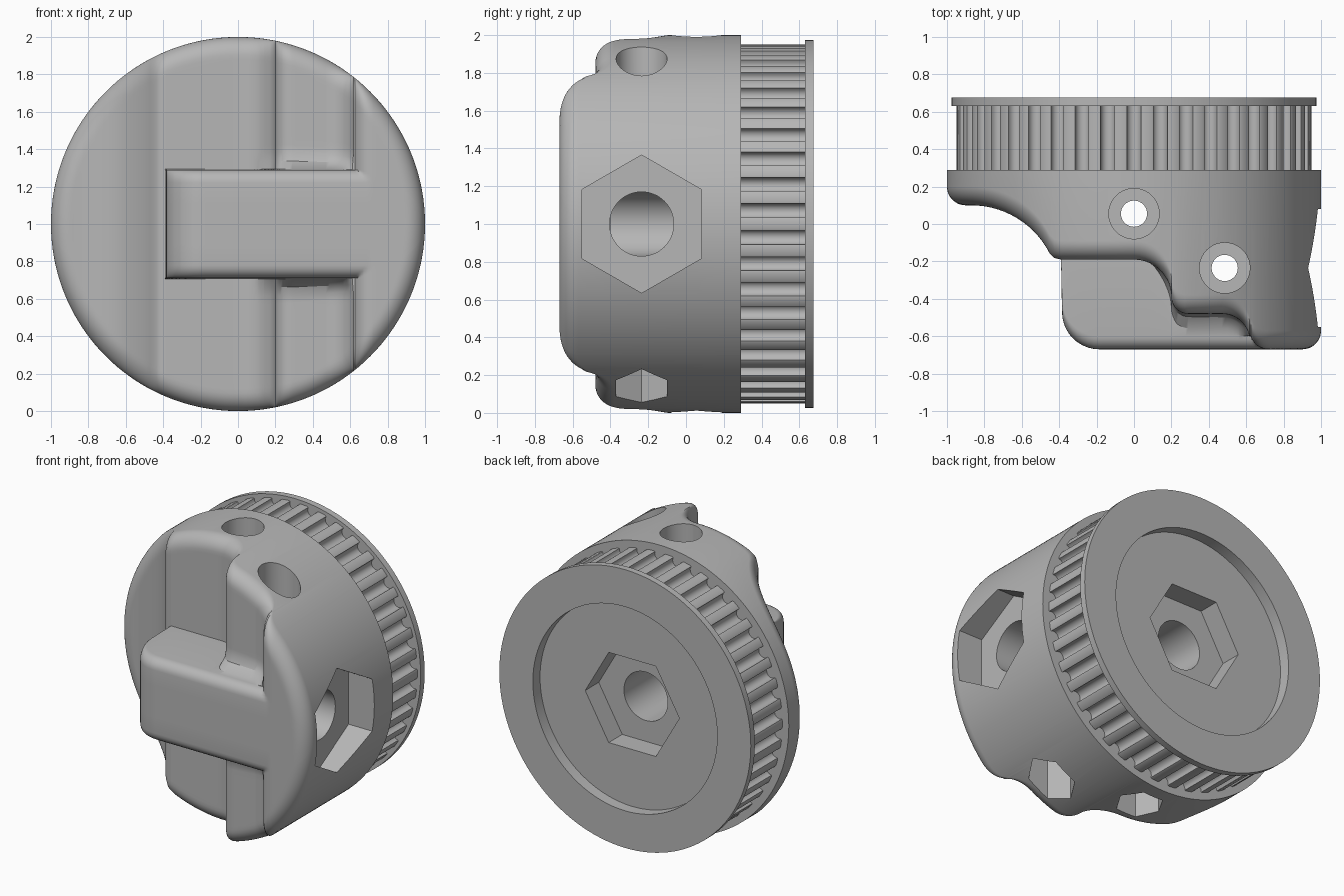
import bpy, bmesh
from math import pi, sin, cos, sqrt, radians
from mathutils import Matrix, Vector

if "Cube" in bpy.data.objects:
    bpy.data.objects.remove(bpy.data.objects["Cube"])

grey = bpy.data.materials.new("plain grey")
grey.use_nodes = True
grey.diffuse_color = (0.47, 0.47, 0.47, 1)
grey.node_tree.nodes["Principled BSDF"].inputs["Base Color"].default_value = (0.47, 0.47, 0.47, 1)

BACK = 0.29      # rear plane of the body
RIM = 0.1        # rounding of the front rim
BAR = 0.29       # half height of the centre bar
BAR_LEFT = -0.385
FRONT = -0.67


def make_object(name, bm):
    bmesh.ops.recalc_face_normals(bm, faces=bm.faces)
    mesh = bpy.data.meshes.new(name)
    bm.to_mesh(mesh)
    bm.free()
    mesh.materials.append(grey)
    ob = bpy.data.objects.new(name, mesh)
    bpy.context.collection.objects.link(ob)
    return ob


def prism(name, outline, start, end, axis="Y", centre=(0, 0, 0)):
    """Extrude a 2D outline from start to end along an axis."""
    place = {"X": lambda u, v, d: (d, u, v), "Y": lambda u, v, d: (u, d, v),
             "Z": lambda u, v, d: (u, v, d)}[axis]
    bm = bmesh.new()
    base = bm.faces.new([bm.verts.new(Vector(centre) + Vector(place(u, v, start))) for u, v in outline])
    ext = bmesh.ops.extrude_face_region(bm, geom=[base])
    moved = [g for g in ext["geom"] if isinstance(g, bmesh.types.BMVert)]
    bmesh.ops.translate(bm, verts=moved, vec=place(0, 0, end - start))
    return make_object(name, bm)


def ring(radius, sides, turn=0):
    return [(radius * cos(turn + 2 * pi * i / sides), radius * sin(turn + 2 * pi * i / sides))
            for i in range(sides)]


def arc(cx, cy, r, a, b, n=10):
    return [(cx + r * cos(radians(a + (b - a) * i / n)), cy + r * sin(radians(a + (b - a) * i / n)))
            for i in range(n + 1)]


# Stepped front profile, from the low side to the high side
profile = ([(-1.01, 0.1)] + arc(-0.87, -0.37, 0.47, 90, 27, 14) + [(-0.425, -0.182), (-0.39, -0.19)]
           + arc(0, -0.39, 0.2, 90, 3) + arc(0.29, -0.39, 0.09, 182, 270)
           + arc(0.47, -0.63, 0.15, 90, 12) + arc(0.72, -0.57, 0.1, 198, 270) + [(1.01, FRONT)])


def step_height(x):
    for (x0, y0), (x1, y1) in zip(profile, profile[1:]):
        if x0 <= x <= x1:
            return y0 + (y1 - y0) * (x - x0) / max(x1 - x0, 1e-6)
    return FRONT


def quarter(d, r):
    """Drop of a rounded edge at distance d inside it."""
    return r - sqrt(max(r * r - max(r - d, 0) ** 2, 0))


def front_height(x, z):
    y = step_height(x)
    inside = BAR - abs(z)
    if x >= BAR_LEFT:
        top = FRONT + quarter(x - BAR_LEFT, 0.2)
        if inside >= 0:
            y = min(y, top + quarter(inside, 0.07))
        elif x > 0.1:
            y = min(y, max(y - quarter(-inside, 0.1) * min((x - 0.1) * 8, 1), top + 0.07))
    return y + quarter(1 - sqrt(x * x + z * z), RIM)


# Body: rounded stepped front face carried back to a flat rear
columns = [-cos(pi * i / 90) for i in range(91)] + [p[0] for p in profile[1:-1]]
columns += [BAR_LEFT + 0.2 * (1 - cos(pi * i / 20)) for i in range(11)]
columns = sorted(columns)
columns = [x for i, x in enumerate(columns) if i == 0 or x - columns[i - 1] > 0.0005]
bm = bmesh.new()
grid = []
for x in columns:
    w = sqrt(max(1 - x * x, 0))
    b = min(BAR, w * 0.5)
    soft = 0.07 * b / BAR
    half = [0, (b - soft) * 0.5]
    half += [b - soft + soft * sin(pi * k / 12) for k in range(7)]
    start = b + 0.003 * w
    half += [start + (w - start) * sin(pi * k / 48) for k in range(25)]
    rows = [-z for z in reversed(half[1:])] + half
    grid.append([bm.verts.new((x, front_height(x, z), z + 1)) for z in rows])
for left, right in zip(grid, grid[1:]):
    for i in range(len(left) - 1):
        bm.faces.new((left[i], right[i], right[i + 1], left[i + 1]))
bmesh.ops.remove_doubles(bm, verts=bm.verts, dist=0.00005)
rim = [e for e in bm.edges if e.is_boundary]
ext = bmesh.ops.extrude_edge_only(bm, edges=rim)
for g in ext["geom"]:
    if isinstance(g, bmesh.types.BMVert):
        g.co.y = BACK
bmesh.ops.holes_fill(bm, edges=[e for e in bm.edges if e.is_boundary])
body = make_object("clutch_body", bm)

# Toothed belt wheel and its flange
TEETH = 42
outline = []
for t in range(TEETH):
    mid = 2 * pi * (t + 0.5) / TEETH
    spin = Matrix.Rotation(mid, 2)
    outline += [tuple(spin @ Vector(p)) for p in
                [(0.949, -0.048)] + arc(0.932, 0, 0.04, 290, 70, 8) + [(0.949, 0.048)]]
wheel = prism("belt_wheel", outline, BACK, 0.632, centre=(0, 0, 1))
flange = prism("rear_flange", ring(0.975, 128), 0.63, 0.675, centre=(0, 0, 1))

# Cutters: rear recess, hexagonal seat, bores, side nut seat, vertical screw holes
recess = prism("recess_cutter", ring(0.715, 96), 0.595, 0.8, centre=(0, 0, 1))
seat = prism("seat_cutter", ring(0.365, 6), 0.445, 0.8, centre=(0, 0, 1))
bore = prism("bore_cutter", ring(0.17, 48), -0.4, 0.8, centre=(0, 0, 1))
side_seat = prism("side_seat_cutter", ring(0.365, 6, pi / 2), 0.8, 1.2, "X", (0, -0.235, 1))
side_bore = prism("side_bore_cutter", ring(0.17, 48), 0.01, 1.1, "X", (0, -0.235, 1))
screws = []
for x, y in ((0, 0.055), (0.485, -0.235)):
    screws += [prism("screw_cutter", ring(0.07, 32), -0.1, 2.1, "Z", (x, y, 0)),
               prism("head_cutter", ring(0.135, 40), 1.6, 2.1, "Z", (x, y, 0)),
               prism("nut_cutter", ring(0.156, 6), -0.1, 0.4, "Z", (x, y, 0))]


def carve(ob, cutters):
    for c in cutters:
        mod = ob.modifiers.new("cut", "BOOLEAN")
        mod.operation, mod.solver, mod.object = "DIFFERENCE", "EXACT", c
    bpy.context.view_layer.update()
    done = bpy.data.meshes.new_from_object(ob.evaluated_get(bpy.context.evaluated_depsgraph_get()))
    ob.modifiers.clear()
    ob.data = done


carve(body, [bore, side_seat, side_bore] + screws)
carve(wheel, [recess, seat, bore])
carve(flange, [recess])
for c in [recess, seat, bore, side_seat, side_bore] + screws:
    bpy.data.objects.remove(c)

# Smooth rounded surfaces while keeping hard edges crisp
bpy.ops.object.select_all(action="DESELECT")
for ob in (body, wheel, flange):
    ob.select_set(True)
bpy.context.view_layer.objects.active = body
bpy.ops.object.shade_smooth_by_angle(angle=radians(32))
